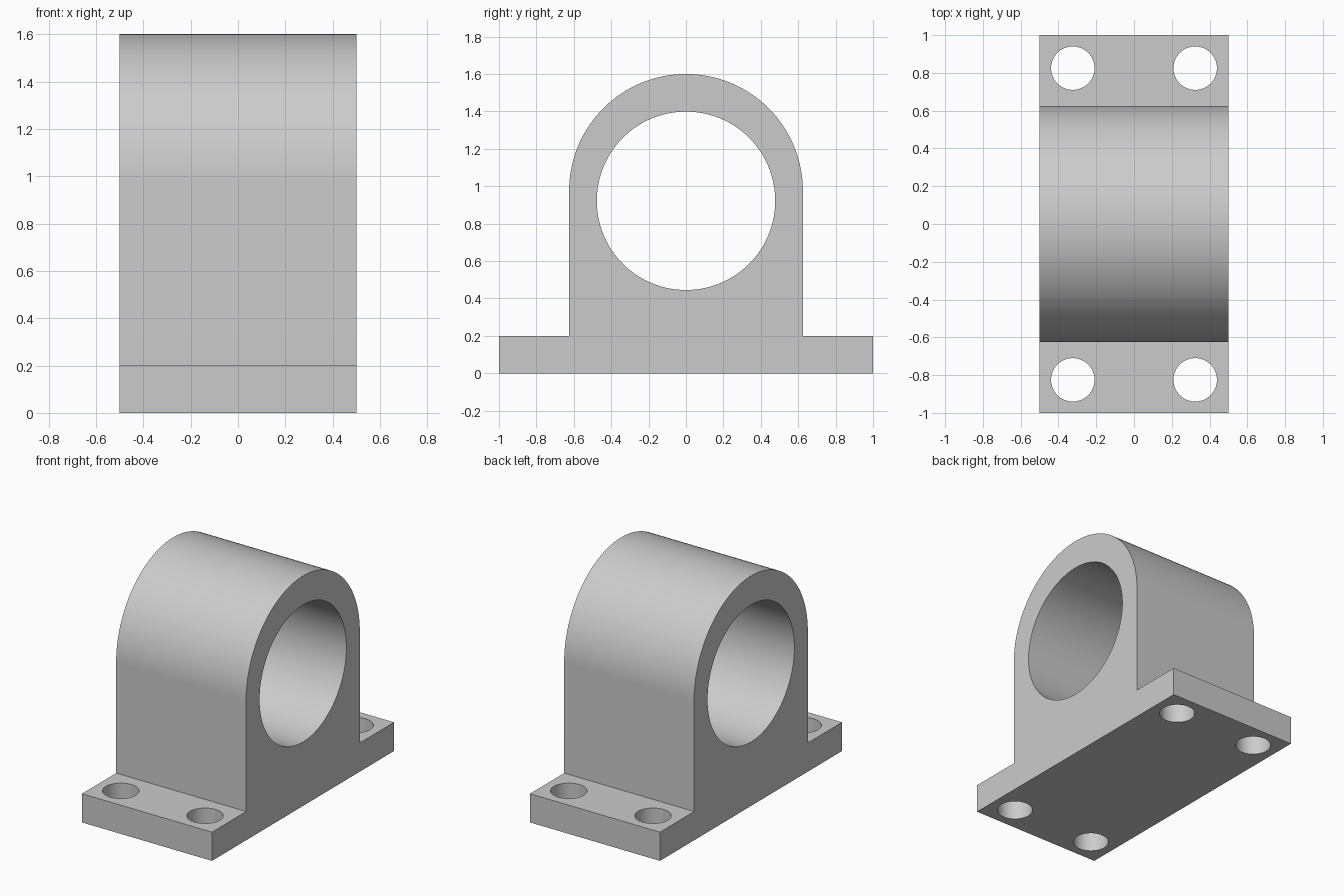
import bpy
import bmesh
import math
from mathutils import Matrix

if "Cube" in bpy.data.objects:
    bpy.data.objects.remove(bpy.data.objects["Cube"], do_unlink=True)

WIDTH = 1.0            # along x
BASE_HALF = 1.0        # along y
BASE_TOP = 0.2
ARCH_R, ARCH_Z = 0.625, 0.975
BORE_R, BORE_Z = 0.477, 0.922
BOLT_R, BOLT_X, BOLT_Y = 0.115, 0.324, 0.825
ARC_STEPS = 64

grey = bpy.data.materials.new("plain grey")
grey.use_nodes = True
colour = (0.6, 0.6, 0.6, 1)
grey.diffuse_color = colour
grey.node_tree.nodes["Principled BSDF"].inputs["Base Color"].default_value = colour


def make_object(name, bm):
    bmesh.ops.recalc_face_normals(bm, faces=bm.faces)
    mesh = bpy.data.meshes.new(name)
    bm.to_mesh(mesh)
    bm.free()
    mesh.materials.append(grey)
    obj = bpy.data.objects.new(name, mesh)
    bpy.context.collection.objects.link(obj)
    return obj


def add_cylinder(bm, radius, depth, matrix, segments):
    bmesh.ops.create_cone(bm, cap_ends=True, segments=segments, radius1=radius,
                          radius2=radius, depth=depth, matrix=matrix)


# Housing: foot plate, upright and arched top as one extruded profile
profile = [(-BASE_HALF, 0), (BASE_HALF, 0), (BASE_HALF, BASE_TOP), (ARCH_R, BASE_TOP)]
for i in range(ARC_STEPS + 1):
    a = math.pi * i / ARC_STEPS
    profile.append((ARCH_R * math.cos(a), ARCH_Z + ARCH_R * math.sin(a)))
profile += [(-ARCH_R, BASE_TOP), (-BASE_HALF, BASE_TOP)]

bm = bmesh.new()
side = bm.faces.new([bm.verts.new((-WIDTH / 2, y, z)) for y, z in profile])
extruded = bmesh.ops.extrude_face_region(bm, geom=[side], use_keep_orig=True)
bmesh.ops.translate(bm, vec=(WIDTH, 0, 0),
                    verts=[v for v in extruded["geom"] if isinstance(v, bmesh.types.BMVert)])
housing = make_object("bearing_housing", bm)

# Cutters: shaft bore and four bolt holes
bm = bmesh.new()
add_cylinder(bm, BORE_R, WIDTH * 2,
             Matrix.Translation((0, 0, BORE_Z)) @ Matrix.Rotation(math.pi / 2, 4, "Y"), 128)
for sx in (-1, 1):
    for sy in (-1, 1):
        add_cylinder(bm, BOLT_R, BASE_TOP * 2,
                     Matrix.Translation((sx * BOLT_X, sy * BOLT_Y, BASE_TOP / 2)), 64)
cutter = make_object("hole_cutter", bm)

# Cut the holes and apply
cut = housing.modifiers.new("holes", "BOOLEAN")
cut.operation = "DIFFERENCE"
cut.solver = "EXACT"
cut.object = cutter
bpy.ops.object.select_all(action="DESELECT")
housing.select_set(True)
bpy.context.view_layer.objects.active = housing
bpy.ops.object.modifier_apply(modifier=cut.name)
bpy.data.objects.remove(cutter, do_unlink=True)

# Smooth curved walls, crisp edges
bpy.ops.object.shade_smooth_by_angle(angle=math.radians(30))
